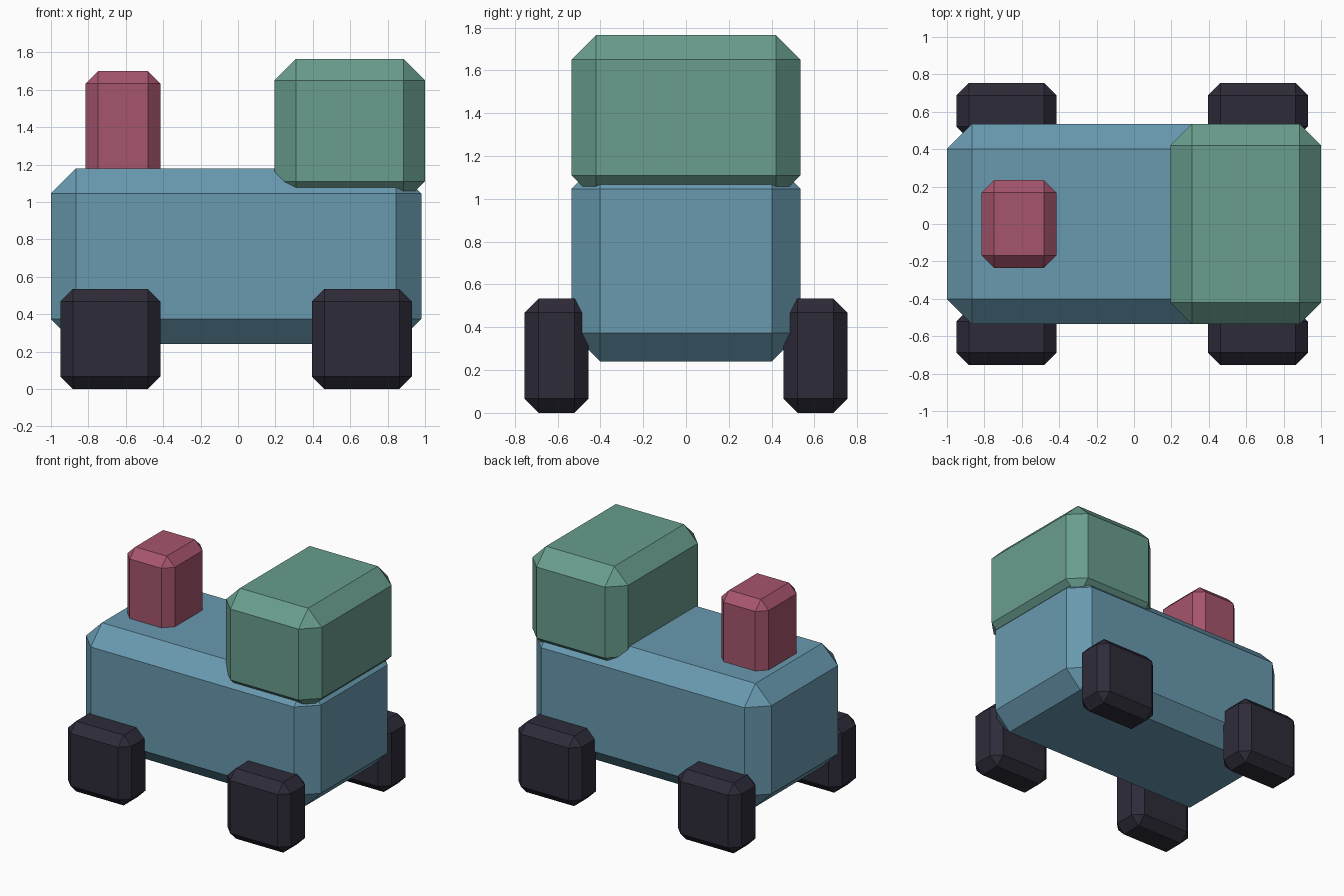
import bpy

if "Cube" in bpy.data.objects:
    bpy.data.objects.remove(bpy.data.objects["Cube"])


def paint(name, color):
    mat = bpy.data.materials.new(name)
    mat.diffuse_color = (*color, 1)
    mat.use_nodes = True
    mat.node_tree.nodes["Principled BSDF"].inputs["Base Color"].default_value = mat.diffuse_color
    return mat


def block(name, x, y, z, chamfer, mat):
    """Chamfered box from (min, max) ranges."""
    bpy.ops.mesh.primitive_cube_add(size=1)
    ob = bpy.context.object
    ob.name = name
    for v in ob.data.vertices:
        v.co = [(r[0] + r[1]) / 2 + c * (r[1] - r[0]) for c, r in zip(v.co, (x, y, z))]
    bevel = ob.modifiers.new("Chamfer", 'BEVEL')
    bevel.width = chamfer
    bevel.segments = 1
    ob.data.materials.append(mat)
    return ob


blue = paint("blue", (0.14, 0.32, 0.43))
green = paint("green", (0.14, 0.34, 0.27))
red = paint("red", (0.38, 0.09, 0.15))
dark = paint("dark", (0.027, 0.024, 0.040))

# Main body, cab and chimney
block("body", (-1.0, 0.98), (-0.535, 0.535), (0.24, 1.18), 0.134, blue)
block("cab", (0.195, 1.0), (-0.535, 0.535), (0.995, 1.765), 0.115, green)
block("chimney", (-0.815, -0.415), (-0.235, 0.235), (1.10, 1.70), 0.067, red)

# Four block wheels
for end, x in (("front", (-0.95, -0.415)), ("rear", (0.395, 0.93))):
    for side, y in (("left", (-0.755, -0.455)), ("right", (0.455, 0.755))):
        block(f"{end}_{side}_wheel", x, y, (0.0, 0.535), 0.067, dark)
